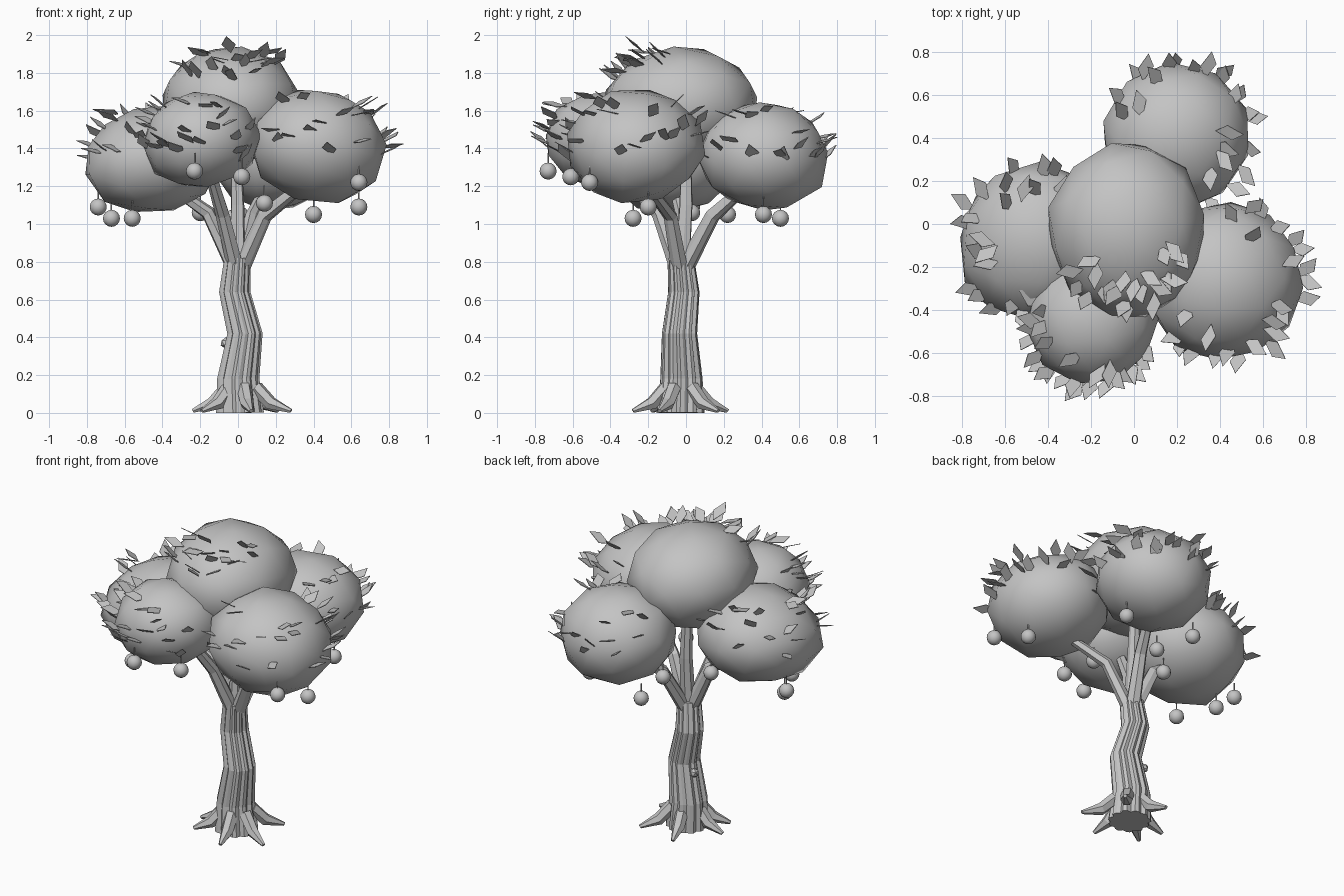
import bpy, bmesh, math, random
from mathutils import Vector, Matrix, Euler

random.seed(7)
old = bpy.data.objects.get("Cube")
if old:
    bpy.data.objects.remove(old, do_unlink=True)

GREY = (0.55, 0.55, 0.55, 1)
mat = bpy.data.materials.new("plain_grey")
mat.use_nodes = True
mat.diffuse_color = GREY
bsdf = mat.node_tree.nodes["Principled BSDF"]
bsdf.inputs["Base Color"].default_value = GREY
bsdf.inputs["Roughness"].default_value = 0.8


def finish(name, bm, smooth=False):
    """Turn a bmesh into a named object."""
    me = bpy.data.meshes.new(name)
    bm.to_mesh(me)
    bm.free()
    me.materials.append(mat)
    for p in me.polygons:
        p.use_smooth = smooth
    ob = bpy.data.objects.new(name, me)
    bpy.context.collection.objects.link(ob)


def tube(name, path, radii, profile):
    """Sweep a round profile of radius factors along a path with tapering."""
    path = [Vector(p) for p in path]
    turn = (path[-1] - path[0]).to_track_quat('Z', 'Y')
    bm = bmesh.new()
    n = len(profile)
    rings = []
    for c, r in zip(path, radii):
        ring = []
        for i, f in enumerate(profile):
            a = math.tau * i / n
            v = c + turn @ Vector((math.cos(a), math.sin(a), 0)) * r * f
            v.z = max(v.z, 0)
            ring.append(bm.verts.new(v))
        rings.append(ring)
    for lo, hi in zip(rings, rings[1:]):
        for i in range(n):
            j = (i + 1) % n
            bm.faces.new((lo[i], lo[j], hi[j], hi[i]))
    bm.faces.new(rings[0][::-1])
    bm.faces.new(rings[-1])
    finish(name, bm)


# Trunk with grooved bark
bark = []
for i in range(11):
    bark += [random.uniform(1.02, 1.08), random.uniform(0.99, 1.06), random.uniform(0.88, 0.93)]
trunk_path = [(0.01, -0.03, 0), (0, -0.025, 0.18), (0.036, -0.035, 0.42),
              (-0.018, -0.012, 0.64), (-0.003, -0.028, 0.82)]
tube("trunk", trunk_path, [0.122, 0.108, 0.09, 0.08, 0.068], bark)

# Knot on the trunk
bm = bmesh.new()
bmesh.ops.create_icosphere(bm, subdivisions=1, radius=0.03,
                           matrix=Matrix.Translation((-0.065, 0.01, 0.37)))
finish("trunk_knot", bm)

# Roots spreading over the ground
base = Vector((0.015, -0.03, 0))
hexagon = [1] * 6
root_tips = [(0.28, -0.14), (0.21, 0.17), (-0.06, 0.22),
             (-0.24, -0.03), (-0.19, -0.18), (0.07, -0.28)]
for k, (x, y) in enumerate(root_tips):
    span = Vector((x, y, 0)) - base
    pts = [base + span * d + Vector((0, 0, z))
           for d, z in ((0.32, 0.13), (0.6, 0.05), (1, 0.01))]
    tube(f"root_{k + 1}", pts, [0.04, 0.037, 0.012], hexagon)

# Branches reaching into the crowns
tips = {"left": ((-0.16, -0.02, 1.06), (-0.36, -0.06, 1.2)),
        "right": ((0.14, -0.08, 1.04), (0.34, -0.2, 1.2)),
        "front": ((-0.08, -0.14, 1.05), (-0.16, -0.32, 1.32)),
        "back": ((0.07, 0.14, 1.04), (0.15, 0.32, 1.2)),
        "middle": ((0.0, 0.0, 1.1), (-0.01, 0.0, 1.42))}
for side, (mid, tip) in tips.items():
    start = Vector((mid[0] * 0.2, mid[1] * 0.2 - 0.02, 0.79))
    tube(f"{side}_branch", [start, mid, tip], [0.046, 0.039, 0.03],
         [1, 0.9, 1.05, 0.85, 1, 0.9, 1.05])

# Lumpy crowns: centre, radii, then bulge directions with their strength
crowns = {"left": ((-0.45, -0.08, 1.35), (0.355, 0.36, 0.28),
                   [((-0.7, -0.5, -0.5), 0.14), ((-0.6, 0, 0.8), -0.06), ((0.4, 0, -0.9), 0.03)]),
          "right": ((0.42, -0.265, 1.422), (0.35, 0.355, 0.3),
                    [((0.7, -0.2, -0.7), 0.08), ((0.6, 0.8, -0.1), 0.07), ((-0.7, -0.7, 0), 0.07),
                     ((0.6, 0.5, 0.8), -0.07), ((0.2, -0.5, -0.8), 0.05)]),
          "front": ((-0.195, -0.45, 1.445), (0.295, 0.295, 0.25),
                    [((-0.8, 0, -0.5), 0.08), ((0.6, 0, 0.8), 0.04), ((-0.6, 0, 0.8), 0.04),
                     ((0.7, 0.7, 0), 0.2)]),
          "back": ((0.193, 0.4, 1.365), (0.342, 0.33, 0.28),
                   [((0, 0.75, -0.7), 0.13), ((0, 0.7, 0.7), 0.04), ((0.8, 0.5, 0), 0.04)]),
          "top": ((-0.03, -0.025, 1.63), (0.365, 0.4, 0.308),
                  [((-0.8, 0, 0.6), 0.04), ((0.2, -0.9, 0), 0.04)])}
for side, (centre, size, bulges) in crowns.items():
    bm = bmesh.new()
    bmesh.ops.create_icosphere(bm, subdivisions=2, radius=1)
    spin = Euler([random.uniform(0, 3) for _ in range(3)]).to_matrix()
    for v in bm.verts:
        p = spin @ v.co
        grow = random.uniform(1.0, 1.035)
        for way, amount in bulges:
            grow += amount * max(0, p.dot(Vector(way).normalized())) ** 4
        v.co = Vector(centre) + Vector([a * b * grow for a, b in zip(p, size)])
    finish(f"{side}_crown", bm, True)


def add_leaf(bm, pos, heading, pitch, roll):
    """Add one diamond leaf pointing along its heading."""
    m = (Matrix.Translation(pos) @ Matrix.Rotation(heading, 4, 'Z')
         @ Matrix.Rotation(-pitch, 4, 'Y') @ Matrix.Rotation(roll, 4, 'X'))
    w, l, t = 0.036, 0.068, 0.002
    rim = [(-l, 0), (0.012, -w), (l, 0), (-0.012, w)]
    up = [bm.verts.new(m @ Vector((x, y, t))) for x, y in rim]
    low = [bm.verts.new(m @ Vector((x, y, -t))) for x, y in rim]
    bm.faces.new(up)
    bm.faces.new(low[::-1])
    for i in range(4):
        j = (i + 1) % 4
        bm.faces.new((low[i], low[j], up[j], up[i]))


# Leaves on the outer side of each crown: heading, spread, lift range, count
sprays = {"left": (155, 105, 0, 55, 22), "right": (-30, 115, -5, 50, 25),
          "front": (-115, 85, -15, 50, 25), "back": (45, 110, 0, 50, 24),
          "top": (-85, 65, 25, 60, 20)}
for side, (face, spread, low, high, count) in sprays.items():
    centre, size, _ = crowns[side]
    bm = bmesh.new()
    for k in range(count):
        # Even steps in heading with a little scatter
        step = (2 * (k + random.random()) / count - 1) * spread
        a = math.radians(face + step)
        e = math.radians(random.uniform(low, high))
        out = Vector((math.cos(a) * math.cos(e), math.sin(a) * math.cos(e), math.sin(e)))
        grow = random.uniform(1.02, 1.16)
        pos = Vector(centre) + Vector([o * s * grow for o, s in zip(out, size)])
        add_leaf(bm, pos, a + random.uniform(-0.7, 0.7),
                 random.uniform(0.1, 0.8), random.uniform(-0.5, 0.5))
    if side == "top":
        add_leaf(bm, Vector((-0.05, -0.27, 1.95)), -1.8, 0.7, 0.3)
    finish(f"{side}_leaves", bm)

# Hanging fruit with thin stems
fruit_spots = [(-0.23, -0.73, 1.28), (0.02, -0.61, 1.25), (0.64, -0.51, 1.22),
               (0.64, -0.2, 1.09), (0.14, -0.2, 1.11), (-0.74, 0.03, 1.09),
               (-0.67, -0.05, 1.03), (-0.56, -0.28, 1.03), (0.01, 0.22, 1.05),
               (-0.2, 0.03, 1.06), (0.40, 0.41, 1.05), (-0.03, 0.5, 1.03)]
for k, spot in enumerate(fruit_spots):
    bm = bmesh.new()
    bmesh.ops.create_uvsphere(bm, u_segments=12, v_segments=8, radius=0.045,
                              matrix=Matrix.Translation(spot))
    finish(f"fruit_{k + 1}", bm, True)
    top = Vector(spot) + Vector((0, 0, 0.04))
    tube(f"fruit_stem_{k + 1}", [top, top + Vector((0, 0, 0.055))],
         [0.004, 0.004], hexagon)
